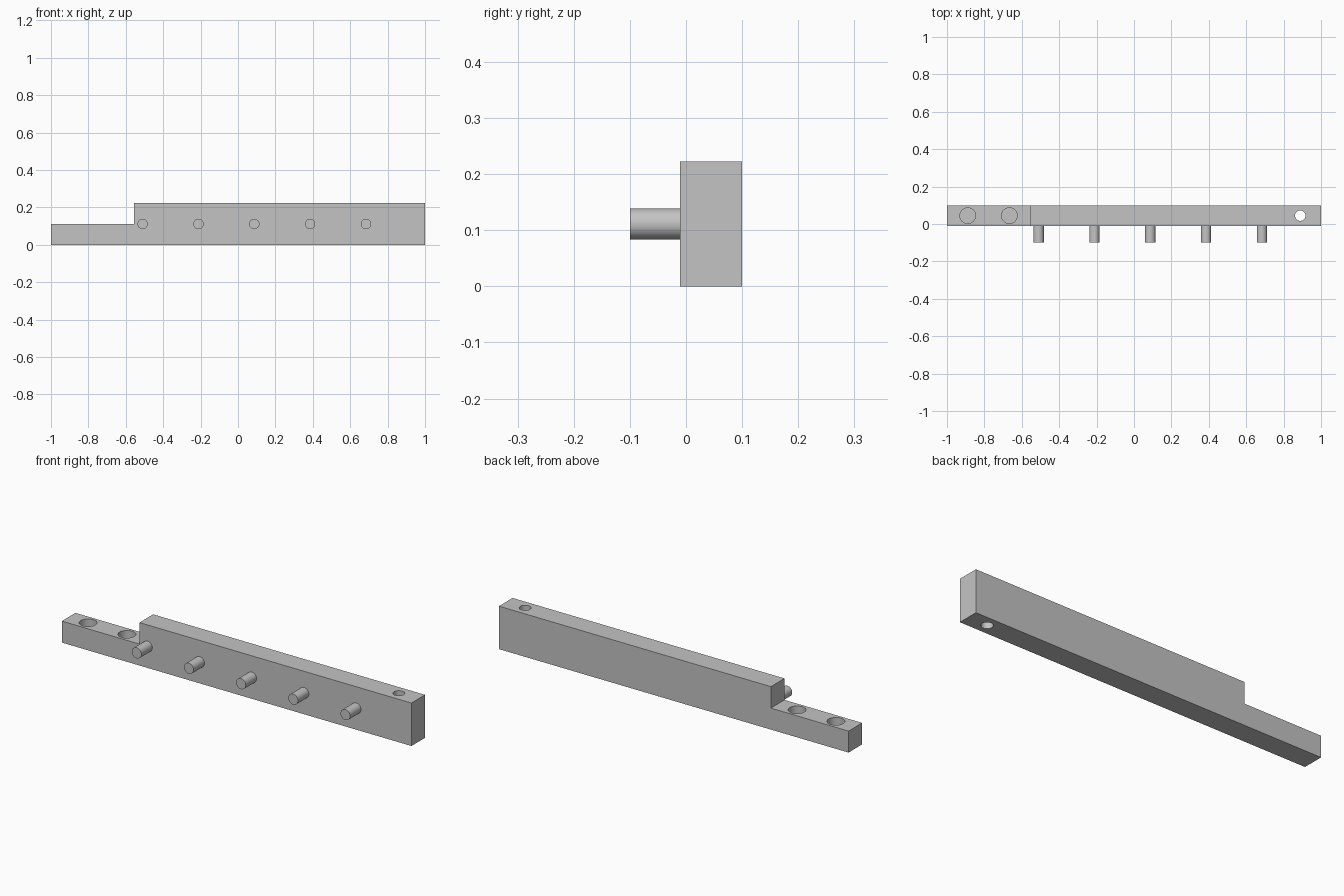
import bpy
import bmesh
from math import radians

cube = bpy.data.objects.get("Cube")
if cube:
    bpy.data.objects.remove(cube, do_unlink=True)

U = 1 / 9                      # bar thickness
FRONT, BACK = 0.1 - U, 0.1
MID_Y = (FRONT + BACK) / 2

grey = bpy.data.materials.new("plain grey")
grey.use_nodes = True
grey.diffuse_color = (0.55, 0.55, 0.55, 1)
grey.node_tree.nodes["Principled BSDF"].inputs["Base Color"].default_value = grey.diffuse_color


def cylinder(name, radius, depth, location, rotation=(0, 0, 0)):
    bpy.ops.mesh.primitive_cylinder_add(vertices=48, radius=radius, depth=depth,
                                        location=location, rotation=rotation)
    obj = bpy.context.object
    obj.name = name
    obj.data.materials.append(grey)
    return obj


def smooth(obj):
    bpy.ops.object.select_all(action='DESELECT')
    obj.select_set(True)
    bpy.context.view_layer.objects.active = obj
    bpy.ops.object.shade_smooth_by_angle(angle=radians(30))


# Stepped bar: side profile pushed back through its thickness
profile = [(-1, 0), (1, 0), (1, 2 * U), (-5 * U, 2 * U), (-5 * U, U), (-1, U)]
bm = bmesh.new()
face = bm.faces.new([bm.verts.new((x, FRONT, z)) for x, z in profile])
extruded = bmesh.ops.extrude_face_region(bm, geom=[face])
bmesh.ops.translate(bm, vec=(0, U, 0),
                    verts=[v for v in extruded["geom"] if isinstance(v, bmesh.types.BMVert)])
bmesh.ops.recalc_face_normals(bm, faces=bm.faces)
mesh = bpy.data.meshes.new("stepped_bar")
bm.to_mesh(mesh)
bm.free()
mesh.materials.append(grey)
bar = bpy.data.objects.new("stepped_bar", mesh)
bpy.context.collection.objects.link(bar)

# Two blind sockets in the low step, one through hole at the far end
cutters = [cylinder("socket_cutter", 0.042, 0.16, (x, MID_Y, U)) for x in (-8 * U, -6 * U)]
cutters.append(cylinder("through_hole_cutter", 0.028, 0.6, (8 * U, MID_Y, U)))
for cutter in cutters:
    cutter.hide_render = True
    mod = bar.modifiers.new("hole", 'BOOLEAN')
    mod.operation = 'DIFFERENCE'
    mod.solver = 'EXACT'
    mod.object = cutter
    bpy.context.view_layer.objects.active = bar
    bpy.ops.object.modifier_apply(modifier=mod.name)
    bpy.data.objects.remove(cutter, do_unlink=True)
smooth(bar)

# Row of pegs on the front, slightly sunk into the bar
SINK = 0.01
length = FRONT + 0.1 + SINK
for i in range(5):
    peg = cylinder(f"peg_{i + 1}", 0.0275, length,
                   (-0.51 + 0.2985 * i, -0.1 + length / 2, U), (radians(90), 0, 0))
    smooth(peg)
